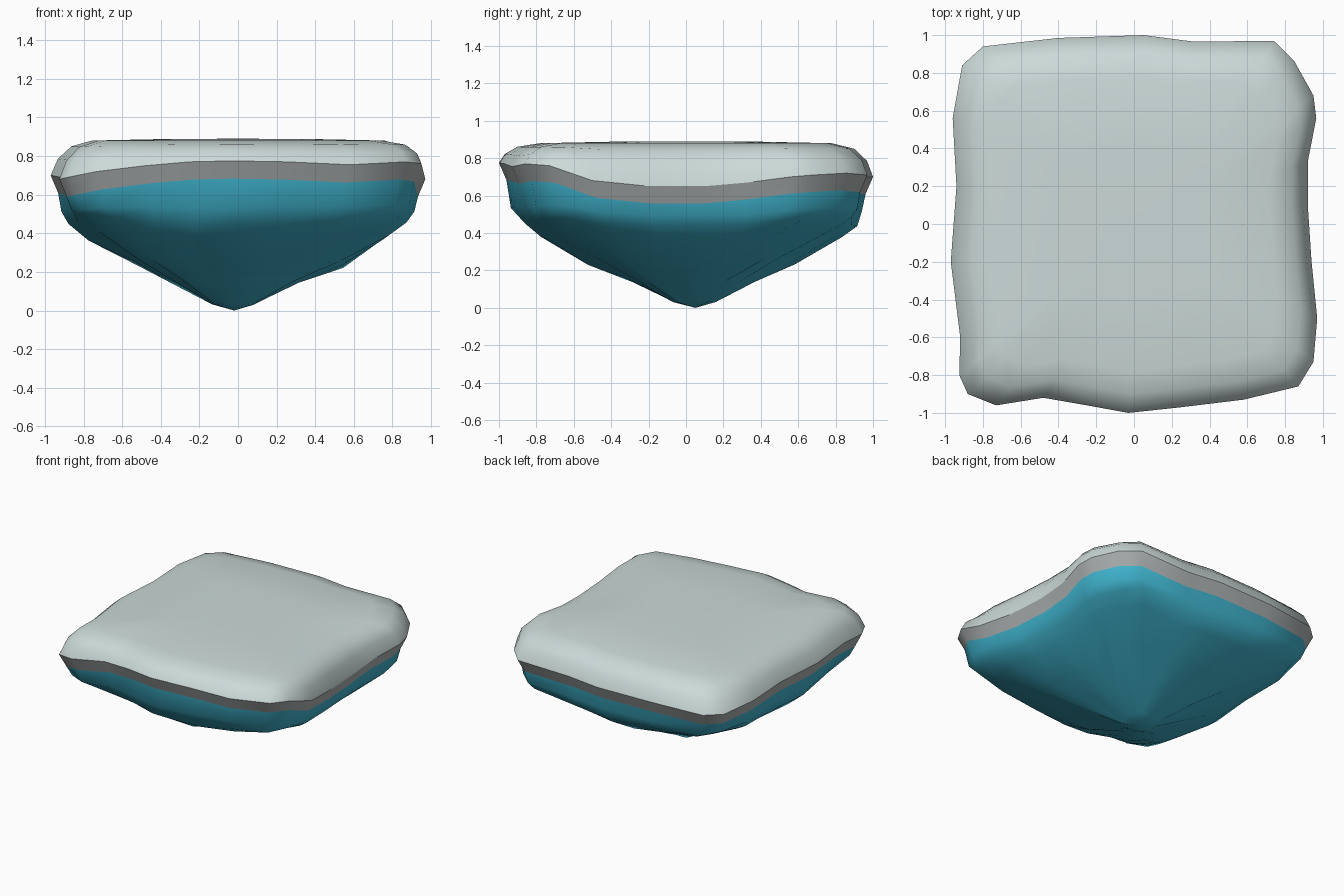
import bpy, bmesh, math, random
from mathutils import Vector

if "Cube" in bpy.data.objects:
    bpy.data.objects.remove(bpy.data.objects["Cube"])

random.seed(4)

# Stone outline seen from above, with the height of the rim's upper edge
OUTLINE = [
    (.97, -.5, .68), (.95, -.73, .76), (.87, -.86, .77), (.58, -.93, .755),
    (.25, -.97, .77), (-.03, -1, .775), (-.25, -.96, .77), (-.48, -.92, .75),
    (-.73, -.96, .72), (-.88, -.9, .69), (-.925, -.8, .68), (-.92, -.6, .69),
    (-.97, -.2, .70), (-.94, .2, .70), (-.96, .56, .70), (-.91, .84, .69),
    (-.8, .94, .69), (-.4, .985, .70), (.05, 1, .70), (.32, .965, .70),
    (.74, .97, .71), (.85, .86, .72), (.95, .68, .71), (.965, .56, .70),
    (.92, .33, .67), (.92, .1, .65), (.94, -.2, .65)]
BAND = .092
APEX = Vector((-.02, .05, 0))


def material(name, rgb):
    m = bpy.data.materials.new(name)
    m.diffuse_color = (*rgb, 1)
    m.use_nodes = True
    m.node_tree.nodes["Principled BSDF"].inputs["Base Color"].default_value = m.diffuse_color
    return m


def ring(scale, z_of, roundness=0, rough=0, centre=(0, 0), lift=0):
    """Scaled outline, blended towards a circle; lift raises the corners."""
    out = []
    for x, y, h in OUTLINE:
        r = math.hypot(x, y)
        k = scale * ((1 - roundness) + roundness * .97 / r)
        k *= 1 + random.uniform(-rough, rough)
        z = z_of(h) + random.uniform(-rough, rough) * .5
        z += lift * max(0, r - .95) / .35
        out.append(Vector((x * k + centre[0], y * k + centre[1], z)))
    return out


def loft(name, rings, mat, tip=None):
    bm = bmesh.new()
    rows = [[bm.verts.new(p) for p in r] for r in rings]
    n = len(OUTLINE)
    for a, b in zip(rows, rows[1:]):
        for i in range(n):
            j = (i + 1) % n
            bm.faces.new((a[i], a[j], b[j], b[i]))
    if tip is not None:
        t = bm.verts.new(tip)
        for i in range(n):
            bm.faces.new((rows[-1][i], rows[-1][(i + 1) % n], t))
    # Rings running downward need their faces turned outward
    if rings[-1][0].z < rings[0][0].z:
        bmesh.ops.reverse_faces(bm, faces=bm.faces[:])
    for f in bm.faces:
        f.smooth = True
    me = bpy.data.meshes.new(name)
    bm.to_mesh(me)
    bm.free()
    me.materials.append(mat)
    ob = bpy.data.objects.new(name, me)
    bpy.context.collection.objects.link(ob)
    return ob


pale = material("pale stone", (.60, .70, .69))
grey = material("grey stone", (.42, .45, .45))
teal = material("teal stone", (.05, .45, .61))

rim_top = ring(1, lambda h: h)
rim_low = ring(.96, lambda h: h - BAND)

# Pale top slab: soft shoulder rolling into a flat surface
loft("top_slab", [
    rim_top,
    ring(.968, lambda h: h + (.87 - h) * .5, centre=(.006, 0)),
    ring(.90, lambda h: .85 + (h - .7) * .15, centre=(.01, 0)),
    ring(.78, lambda h: .88),
    ring(.4, lambda h: .888)], pale, Vector((0, 0, .89)))

# Grey rim band
loft("rim_band", [rim_top, rim_low], grey)

# Teal underside: steep wall, then a lumpy cone to a point
loft("underside", [
    rim_low,
    ring(.94, lambda h: .51 + (h - .7) * .3, .02, .01, (0, .005), .02),
    ring(.895, lambda h: .435, .06, .015, (0, .02), .06),
    ring(.80, lambda h: .36, .12, .02, (0, .03), .08),
    ring(.57, lambda h: .235, .25, .03, (0, .03), .05),
    ring(.34, lambda h: .145, .35, .03, (-.01, .03), .02),
    ring(.12, lambda h: .035, .5, .01, (-.02, .045))], teal, APEX)
